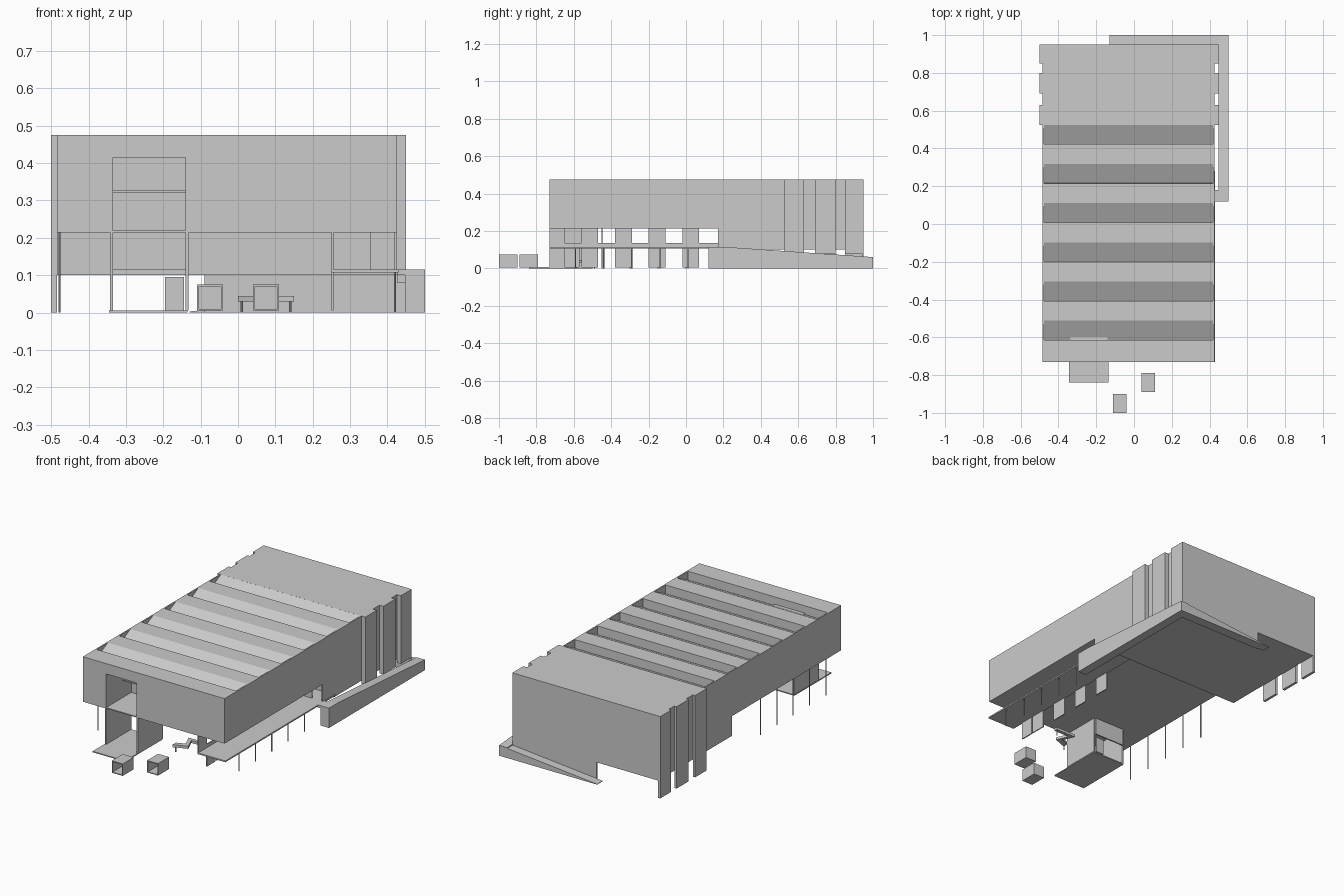
import bpy
import bmesh
import math
from mathutils import Matrix, Vector

cube = bpy.data.objects.get("Cube")
if cube:
    bpy.data.objects.remove(cube, do_unlink=True)

grey = bpy.data.materials.new("light grey")
grey.use_nodes = True
grey.diffuse_color = (0.6, 0.6, 0.6, 1)
grey.node_tree.nodes["Principled BSDF"].inputs["Base Color"].default_value = (0.6, 0.6, 0.6, 1)


def finish(name, bm):
    bmesh.ops.recalc_face_normals(bm, faces=bm.faces)
    mesh = bpy.data.meshes.new(name)
    bm.to_mesh(mesh)
    bm.free()
    mesh.materials.append(grey)
    obj = bpy.data.objects.new(name, mesh)
    bpy.context.collection.objects.link(obj)
    return obj


def box(name, x0, x1, y0, y1, z0, z1):
    bm = bmesh.new()
    size = Vector((x1 - x0, y1 - y0, z1 - z0))
    mid = Vector((x0 + x1, y0 + y1, z0 + z1)) / 2
    bmesh.ops.create_cube(bm, size=1, matrix=Matrix.Translation(mid) @ Matrix.Diagonal((*size, 1)))
    return finish(name, bm)


def prism(name, points, along, start, end):
    """Extrude a closed profile; 'x' profiles are (y, z), 'y' are (x, z), 'z' are (x, y)."""
    place = {"x": lambda a, b: (start, a, b),
             "y": lambda a, b: (a, start, b),
             "z": lambda a, b: (a, b, start)}[along]
    bm = bmesh.new()
    face = bm.faces.new([bm.verts.new(place(a, b)) for a, b in points])
    moved = bmesh.ops.extrude_face_region(bm, geom=[face])["geom"]
    shift = Vector([(end - start) * (along == axis) for axis in "xyz"])
    bmesh.ops.translate(bm, vec=shift, verts=[v for v in moved if isinstance(v, bmesh.types.BMVert)])
    return finish(name, bm)


def column(name, x, y, height):
    bm = bmesh.new()
    bmesh.ops.create_cone(bm, cap_ends=True, segments=8, radius1=0.003, radius2=0.003,
                          depth=height, matrix=Matrix.Translation((x, y, height / 2)))
    return finish(name, bm)


LEFT, RIGHT, FRONT, JOIN, BACK = -0.485, 0.425, -0.73, 0.525, 0.95
TOP, SOFFIT, FLOOR, T = 0.475, 0.22, 0.115, 0.008

# Upper hall walls, dropping lower towards the rear
for side, x in (("left", RIGHT - T), ("right", LEFT)):
    prism(side + "_hall_wall",
          [(FRONT, SOFFIT), (0.28, SOFFIT), (0.28, 0.1), (BACK, 0.1), (BACK, TOP), (FRONT, TOP)],
          "x", x, x + T)

# Front facade around the tall entrance opening
DOOR0, DOOR1, DOOR_TOP, DOOR_BACK = -0.335, -0.14, 0.425, -0.5
box("facade_right", LEFT, DOOR0, FRONT, FRONT + T, SOFFIT, TOP)
box("facade_left", DOOR1, RIGHT, FRONT, FRONT + T, SOFFIT, TOP)
box("facade_lintel", DOOR0, DOOR1, FRONT, FRONT + T, DOOR_TOP, TOP)

# Entrance recess
for x in (DOOR0 - T, DOOR1):
    box("entrance_side_wall", x, x + T, FRONT, DOOR_BACK, 0.005, DOOR_TOP)
box("entrance_back_wall", DOOR0, DOOR1, DOOR_BACK, DOOR_BACK + T, FLOOR, DOOR_TOP)
box("entrance_ceiling", DOOR0, DOOR1, FRONT, DOOR_BACK, DOOR_TOP, DOOR_TOP + T)
box("entrance_landing", DOOR0, DOOR1, DOOR_BACK - 0.08, DOOR_BACK, 0.32, 0.326)
box("entrance_platform", -0.345, -0.135, -0.84, DOOR_BACK, 0, 0.006)
box("entrance_door", -0.195, -0.145, DOOR_BACK, DOOR_BACK + T, 0.005, 0.095)

# Sawtooth roof over the hall
PITCH, DIP = 0.2075, 0.05
roof = [(FRONT, TOP)]
for i in range(6):
    y = -0.615 + PITCH * i
    roof += [(y, TOP), (y + 0.001, TOP - DIP), (y + 0.103, TOP)]
roof += [(JOIN, TOP), (JOIN, TOP - 0.06), (FRONT, TOP - 0.06)]
prism("sawtooth_roof", roof, "x", LEFT + T, RIGHT - T)

# Rear block
box("rear_roof", LEFT, RIGHT, JOIN, BACK, TOP - T, TOP)
box("rear_wall", -0.5, 0.45, BACK - T, BACK, 0.1, TOP)
box("rear_base_wall", -0.09, 0.45, BACK - T, BACK, 0, 0.1)
for y0, y1 in ((JOIN, 0.63), (0.69, 0.8), (0.85, BACK)):
    box("right_fin", -0.5, LEFT, y0, y1, 0, TOP)
    box("left_fin", RIGHT, 0.45, y0, y1, 0.08, TOP)

# Floors and soffit
box("hall_floor", LEFT, RIGHT, FRONT, 0.28, SOFFIT - 0.006, SOFFIT)
box("rear_floor", LEFT, RIGHT, 0.28, BACK, 0.1, FLOOR)
box("rear_partition", LEFT, RIGHT, 0.272, 0.28, 0.1, SOFFIT)

# Raised terrace with its columns and screens
box("terrace", 0.25, 0.43, FRONT, 0.28, 0.107, FLOOR)
box("terrace_parapet", 0.25, 0.256, FRONT, 0.28, FLOOR, 0.135)
box("terrace_room_wall", RIGHT - T, RIGHT, 0.17, 0.28, FLOOR, SOFFIT)
box("terrace_room_side", 0.25, 0.355, 0.17, 0.176, FLOOR, SOFFIT)
box("terrace_end_screen", 0.25, 0.256, FRONT, -0.65, FLOOR, SOFFIT)
box("lower_end_screen", 0.25, 0.256, -0.65, -0.57, 0.005, FLOOR)
for y in (-0.56, -0.38, -0.2, -0.02):
    box("screen", 0.25, 0.256, y, y + 0.09, 0.005, SOFFIT)
for i in range(5):
    column("terrace_column", 0.42, -0.59 + 0.15 * i, 0.108)
    column("hall_column", -0.478, -0.6 + 0.15 * i, SOFFIT)

# Ramp down the side and along the rear
prism("side_ramp", [(0.12, 0), (1, 0), (1, 0.06), (0.2, FLOOR), (0.12, FLOOR)], "x", 0.447, 0.5)
box("ramp_landing", RIGHT, 0.45, 0.12, 0.18, 0.1, FLOOR)
prism("rear_ramp", [(-0.13, 0), (0.447, 0), (0.447, 0.056), (-0.13, 0.003)], "y", BACK, 1)

# Two open-fronted kiosks
for x, y in ((-0.11, -1.0), (0.04, -0.89)):
    x1, y1, z0, z1, t = x + 0.07, y + 0.1, 0.005, 0.075, 0.005
    box("kiosk_floor", x, x1, y, y1, z0, z0 + t)
    box("kiosk_roof", x, x1, y, y1, z1 - t, z1)
    box("kiosk_back", x, x1, y1 - t, y1, z0, z1)
    for side in (x, x1 - t):
        box("kiosk_side", side, side + t, y, y1, z0, z1)

# Zigzag bench under the hall
prism("zigzag_bench", [(0.0, -0.6), (0.08, -0.57), (0.05, -0.5), (0.15, -0.5), (0.15, -0.48),
                       (0.02, -0.48), (0.05, -0.55), (0.0, -0.57)], "z", 0.03, 0.045)
for x, y in ((0.01, -0.585), (0.14, -0.49)):
    column("bench_leg", x, y, 0.03)
